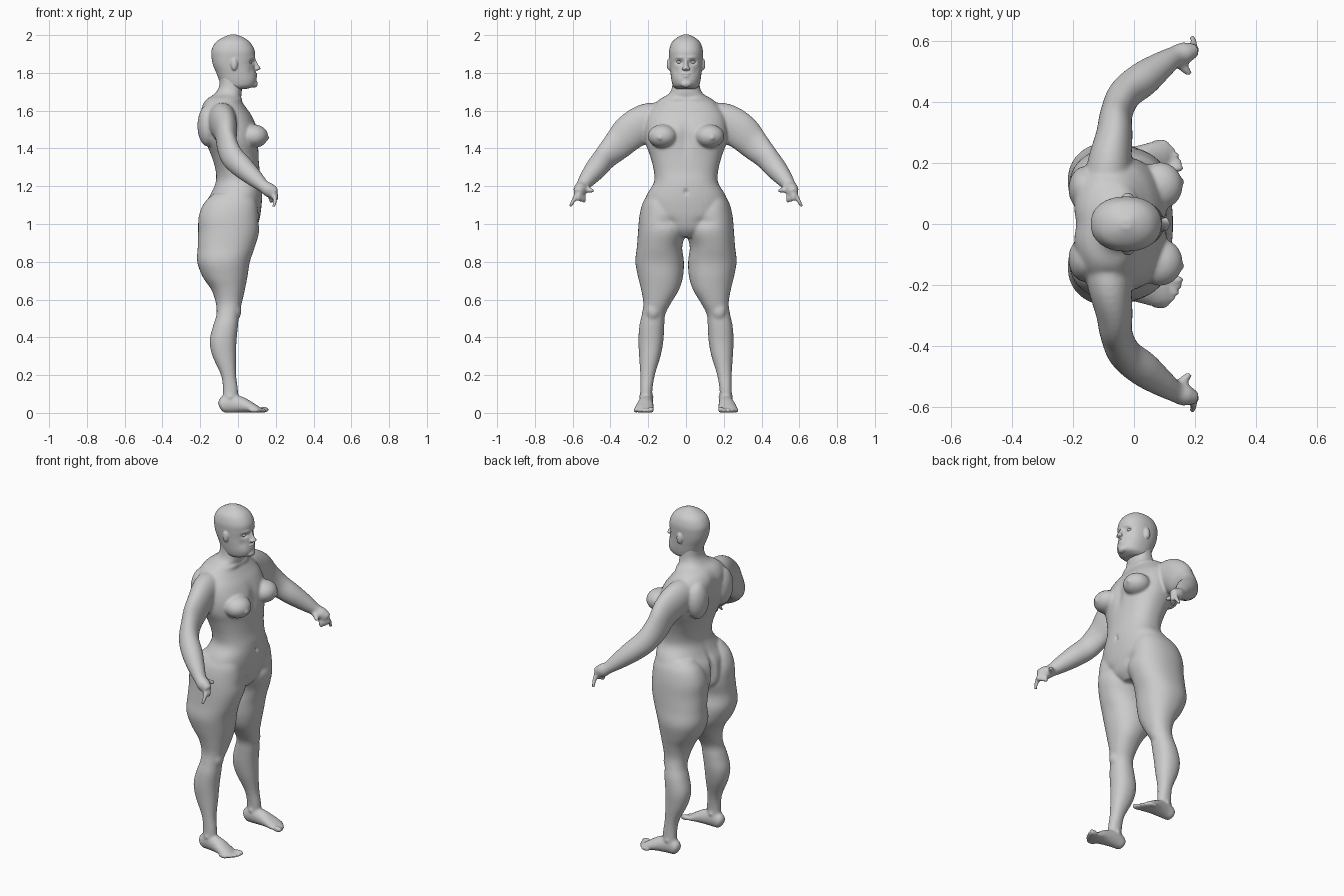
import bpy
import bmesh
from math import sin, cos, pi, exp, copysign
from mathutils import Vector, Matrix

default_cube = bpy.data.objects.get("Cube")
if default_cube:
    bpy.data.objects.remove(default_cube, do_unlink=True)

skin = bpy.data.materials.new("light grey skin")
skin.use_nodes = True
grey = (0.6, 0.6, 0.6, 1)
skin.diffuse_color = grey
skin.node_tree.nodes["Principled BSDF"].inputs["Base Color"].default_value = grey

SIDES = (1, -1)
SEGMENTS = 40


def smooth_rows(rows, steps=5):
    """Pass a smooth curve through every column of a table of stations."""
    result = []
    last = len(rows) - 1
    for i in range(last):
        before, start = rows[max(i - 1, 0)], rows[i]
        end, after = rows[i + 1], rows[min(i + 2, last)]
        for step in range(steps):
            t = step / steps
            result.append([
                b + t * ((c - a) / 2 + t * ((a - 2.5 * b + 2 * c - d / 2)
                                            + t * (1.5 * (b - c) + (d - a) / 2)))
                for a, b, c, d in zip(before, start, end, after)])
    result.append(list(rows[last]))
    return result


def loft(bm, sections, power=2.0):
    """Skin a closed surface over sections of (centre, half axis, half axis)."""
    rings = []
    for centre, u, v in sections:
        ring = []
        for k in range(SEGMENTS):
            angle = 2 * pi * k / SEGMENTS
            c, s = cos(angle), sin(angle)
            p = u * copysign(abs(c) ** (2 / power), c)
            q = v * copysign(abs(s) ** (2 / power), s)
            ring.append(bm.verts.new(centre + p + q))
        rings.append(ring)
    faces = [bm.faces.new(rings[0]), bm.faces.new(rings[-1])]
    for low, high in zip(rings, rings[1:]):
        for k in range(SEGMENTS):
            n = (k + 1) % SEGMENTS
            faces.append(bm.faces.new((low[k], low[n], high[n], high[k])))
    bmesh.ops.recalc_face_normals(bm, faces=faces)


def column(bm, rows, side=1, power=2.0):
    """Upright form; each row is height, back, front, right edge, left edge."""
    sections = []
    for z, back, front, inner, outer in smooth_rows(rows):
        centre = Vector(((back + front) / 2, side * (inner + outer) / 2, z))
        sections.append((centre, Vector(((front - back) / 2, 0, 0)),
                         Vector((0, (outer - inner) / 2, 0))))
    loft(bm, sections, power)


def limb(bm, rows, side=1):
    """Form along a path; each row is x, y, z, half width, half height."""
    rows = smooth_rows(rows)
    points = [Vector((x, side * y, z)) for x, y, z, w, h in rows]
    sections = []
    for i, point in enumerate(points):
        tangent = points[min(i + 1, len(points) - 1)] - points[max(i - 1, 0)]
        across = tangent.cross(Vector((0, 0, 1))).normalized()
        up = across.cross(tangent).normalized()
        sections.append((point, across * rows[i][3], up * rows[i][4]))
    loft(bm, sections)


def ball(bm, centre, radii):
    matrix = Matrix.Translation(centre) @ Matrix.Diagonal((*radii, 1))
    bmesh.ops.create_uvsphere(bm, u_segments=24, v_segments=16, radius=1, matrix=matrix)


def pair(bm, centre, radii):
    for side in SIDES:
        ball(bm, (centre[0], side * centre[1], centre[2]), radii)


def fuse(name, bm, voxel, rounds, dents):
    """Merge overlapping forms into one skin, soften it and press in details."""
    mesh = bpy.data.meshes.new(name)
    bm.to_mesh(mesh)
    bm.free()
    obj = bpy.data.objects.new(name, mesh)
    bpy.context.collection.objects.link(obj)
    remesh = obj.modifiers.new("merge", "REMESH")
    remesh.mode = "VOXEL"
    remesh.voxel_size = voxel
    soften = obj.modifiers.new("soften", "SMOOTH")
    soften.iterations = rounds
    evaluated = obj.evaluated_get(bpy.context.evaluated_depsgraph_get())
    obj.data = bpy.data.meshes.new_from_object(evaluated)
    obj.modifiers.clear()
    for vert in obj.data.vertices:
        start = vert.co.copy()
        for (x, y, z), size, push in dents:
            for side in SIDES if y else (1,):
                gap = start - Vector((x, side * y, z))
                reach = sum((g / s) ** 2 for g, s in zip(gap, size))
                if reach < 6:
                    vert.co += Vector(push) * exp(-reach)
        vert.co.z = max(vert.co.z, 0)
    obj.data.materials.clear()
    obj.data.materials.append(skin)
    for face in obj.data.polygons:
        face.use_smooth = True
    return obj


# Torso and neck: height, back, front, half width
torso = [(.93, -.14, .06, .05), (.97, -.18, .095, .14), (1.03, -.19, .115, .21),
         (1.1, -.18, .125, .225), (1.16, -.145, .128, .205), (1.22, -.12, .125, .17),
         (1.28, -.12, .115, .17), (1.36, -.145, .11, .19), (1.43, -.175, .11, .215),
         (1.5, -.195, .105, .22), (1.57, -.2, .075, .21), (1.62, -.195, .04, .18),
         (1.66, -.17, .015, .14), (1.69, -.125, .02, .09), (1.73, -.1, .02, .073),
         (1.79, -.1, .02, .07)]
# Leg: height, back, front, inner, outer
leg = [(.04, -.085, 0, .18, .245), (.12, -.08, 0, .178, .242), (.2, -.09, -.01, .165, .242),
       (.3, -.135, -.01, .135, .248), (.38, -.15, -.008, .12, .252), (.46, -.132, 0, .115, .247),
       (.52, -.114, .005, .11, .234), (.58, -.117, .02, .08, .226), (.65, -.14, .036, .038, .237),
       (.72, -.187, .05, .016, .254), (.8, -.216, .063, .011, .268), (.88, -.213, .09, .02, .26),
       (.96, -.211, .112, 0, .254), (1.04, -.208, .11, .01, .247), (1.11, -.18, .1, .04, .23),
       (1.16, -.13, .08, .07, .2)]
# Arm: x, y, z, half width, half height
arm = [(-.09, .1, 1.56, .08, .08), (-.08, .2, 1.54, .072, .1), (-.065, .29, 1.49, .06, .097),
       (-.058, .36, 1.42, .053, .082), (-.03, .425, 1.355, .055, .067),
       (.03, .475, 1.295, .057, .059), (.09, .52, 1.24, .045, .046),
       (.135, .55, 1.2, .034, .034), (.165, .56, 1.18, .036, .038), (.2, .57, 1.16, .022, .03)]
foot = [(-.1, .21, .035, .015, .015), (-.085, .21, .04, .032, .04), (-.04, .21, .05, .036, .05),
        (.02, .215, .042, .043, .042), (.07, .22, .028, .05, .028), (.11, .215, .016, .046, .016)]
pointing_finger = [(.18, .57, 1.165, .016, .016), (.195, .59, 1.135, .013, .013),
                   (.19, .614, 1.09, .009, .009)]
thumb = [(.14, .535, 1.19, .02, .02), (.165, .51, 1.18, .015, .015), (.185, .49, 1.175, .01, .01)]

body = bmesh.new()
column(body, [(z, b, f, -w, w) for z, b, f, w in torso], power=2.3)
for side in SIDES:
    column(body, leg, side, power=2.2)
    limb(body, arm, side)
    limb(body, foot, side)
    limb(body, pointing_finger, side)
    limb(body, thumb, side)
    # Curled fingers, then toes getting shorter and thinner outwards
    for i in range(3):
        ball(body, (.2 - .012 * i, side * (.57 - .015 * i), 1.145 - .005 * i), (.016, .011, .026))
    for i in range(5):
        size = .013 if i else .017
        ball(body, (.135 - .003 * i * i, side * (.183 + .021 * i), size), (.03, size * .85, size))

# Breasts, shoulder blades, kneecaps and ankle bones
pair(body, (.085, .125, 1.465), (.075, .078, .062))
pair(body, (-.16, .115, 1.52), (.055, .075, .11))
pair(body, (-.005, .175, .54), (.022, .035, .045))
pair(body, (-.04, .21, .085), (.02, .042, .02))

fuse("body", body, .007, 9, [
    ((-.2, 0, .98), (.08, .018, .12), (.05, 0, 0)),       # buttock cleft
    ((-.19, 0, 1.45), (.07, .04, .18), (.018, 0, 0)),     # spine groove
    ((.13, 0, 1.17), (.03, .01, .014), (-.012, 0, 0)),    # navel
    ((.11, 0, 1.46), (.05, .03, .08), (-.012, 0, 0)),     # breastbone
    ((.16, .14, 1.455), (.02, .012, .012), (.008, 0, 0)), # nipples
    ((.1, .1, 1.01), (.04, .05, .025), (-.008, 0, 0)),    # groin fold
    ((.02, .06, 1.66), (.04, .05, .012), (.008, 0, .004)),  # collarbones
])

# Head: height, back, front, half width
skull = [(1.715, -.05, .045, .05), (1.73, -.085, .085, .068), (1.76, -.1, .098, .077),
         (1.8, -.115, .094, .082), (1.84, -.132, .088, .086), (1.88, -.14, .09, .089),
         (1.92, -.14, .088, .089), (1.96, -.12, .066, .076), (1.985, -.085, .034, .05),
         (2.003, -.04, -.01, .015)]
nose = [(1.812, .08, .1, -.012, .012), (1.822, .07, .12, -.017, .017),
        (1.84, .07, .11, -.012, .012), (1.87, .07, .095, -.009, .009)]

head = bmesh.new()
column(head, [(z, b, f, -w, w) for z, b, f, w in skull], power=2.2)
column(head, nose)
pair(head, (.103, .013, 1.822), (.011, .009, .008))
ball(head, (.089, 0, 1.795), (.014, .027, .006))
ball(head, (.089, 0, 1.782), (.014, .024, .007))
ball(head, (.085, 0, 1.742), (.02, .03, .02))
pair(head, (-.02, .09, 1.845), (.018, .012, .032))

fuse("head", head, .004, 5, [
    ((.08, .036, 1.857), (.03, .02, .012), (-.016, 0, 0)),    # eye sockets
    ((.085, .034, 1.882), (.03, .026, .008), (.004, 0, 0)),   # brows
    ((.07, .055, 1.81), (.03, .018, .02), (-.005, 0, 0)),     # cheek hollows
    ((-.014, .1, 1.85), (.008, .014, .014), (0, 0, 0)),       # ear bowls
])

# Eyeballs set into the sockets
for side, label in zip(SIDES, ("left", "right")):
    eye = bmesh.new()
    ball(eye, (.062, side * .036, 1.857), (.013, .014, .009))
    mesh = bpy.data.meshes.new(label + "_eye")
    eye.to_mesh(mesh)
    eye.free()
    mesh.materials.append(skin)
    mesh.shade_smooth()
    bpy.context.collection.objects.link(bpy.data.objects.new(label + "_eye", mesh))
